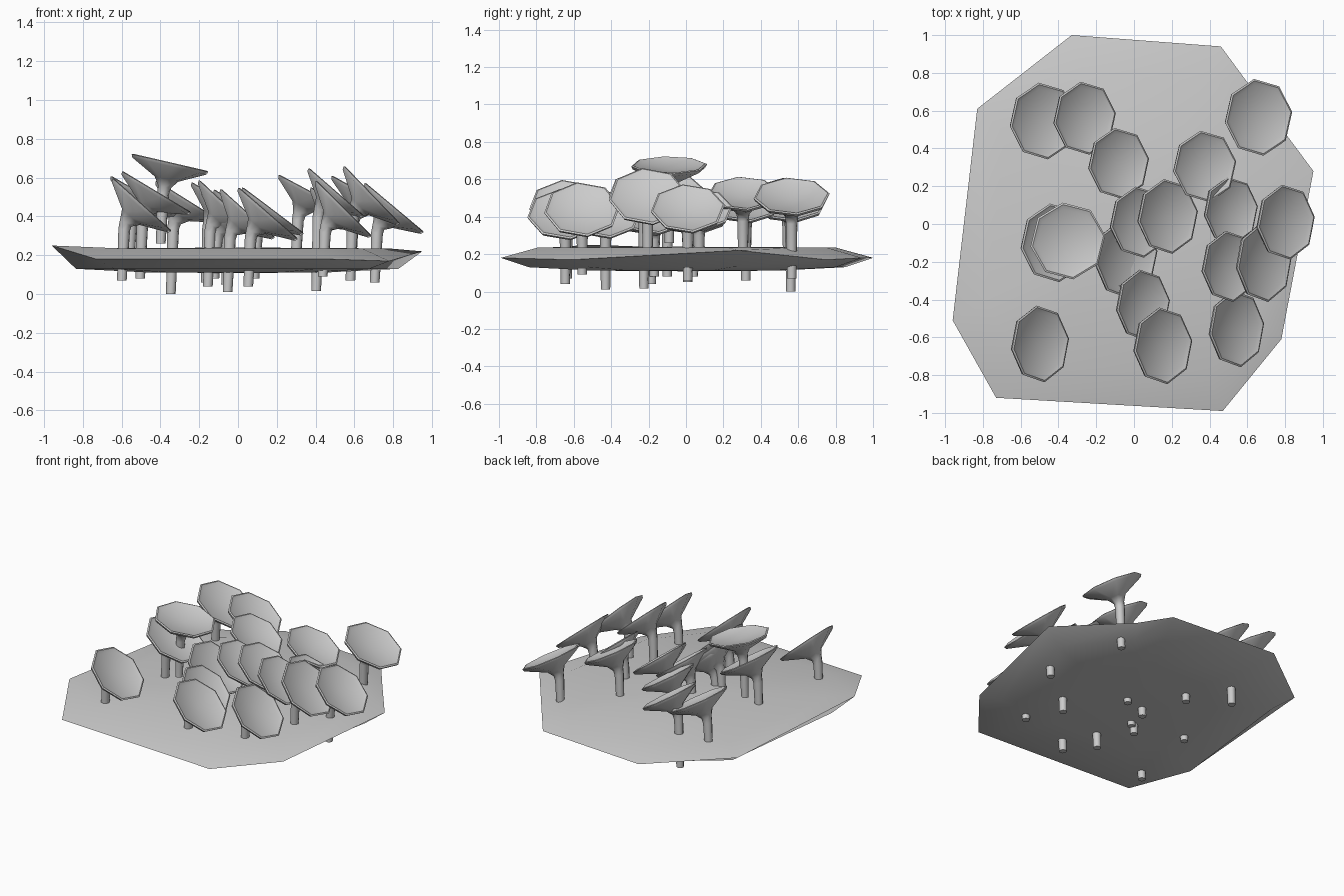
import bpy, math
from mathutils import Vector, Matrix

if "Cube" in bpy.data.objects:
    bpy.data.objects.remove(bpy.data.objects["Cube"])


def make_object(name, verts, faces, angle):
    me = bpy.data.meshes.new(name)
    me.from_pydata(verts, [], faces)
    me.update()
    ob = bpy.data.objects.new(name, me)
    bpy.context.collection.objects.link(ob)
    bpy.ops.object.select_all(action='DESELECT')
    ob.select_set(True)
    bpy.context.view_layer.objects.active = ob
    bpy.ops.object.shade_smooth_by_angle(angle=math.radians(angle))
    return ob


def loft(rings, start, end):
    """Skin between equal rings, closed by a centre point at each end."""
    n = len(rings[0])
    verts = [v for r in rings for v in r] + [start, end]
    a, b = len(verts) - 2, len(verts) - 1
    faces = []
    for k in range(len(rings) - 1):
        for i in range(n):
            j = (i + 1) % n
            faces.append((k * n + i, k * n + j, (k + 1) * n + j, (k + 1) * n + i))
    last = (len(rings) - 1) * n
    for i in range(n):
        j = (i + 1) % n
        faces.append((a, j, i))
        faces.append((b, last + i, last + j))
    return verts, faces


# Ground slab: irregular rim, bevelled to a flat top and a flat underside
rim = [(-0.96, -0.51, 0.25), (-0.73, -0.92, 0.18), (0.47, -0.99, 0.18),
       (0.78, -0.61, 0.17), (0.95, 0.28, 0.22), (0.60, 0.75, 0.17),
       (0.46, 0.94, 0.18), (-0.33, 1.0, 0.18), (-0.83, 0.61, 0.21)]
bottom = [Vector((x * 0.87, y * 0.85, 0.13)) for x, y, z in rim]
inner_bottom = [Vector((x * 0.5, y * 0.5, 0.112)) for x, y, z in rim]
top = [Vector((x * 0.82, y * 0.80, 0.235)) for x, y, z in rim]
verts, faces = loft([inner_bottom, bottom, [Vector(v) for v in rim], top],
                    Vector((0, 0, 0.108)), Vector((0, 0, 0.24)))
make_object("ground_slab", verts, faces, 50)

# Trees: canopy centre x, y, z, tilt in degrees, canopy radius, trunk foot height
trees = [
    (-0.48, 0.545, 0.505, 30, 0.205, 0.13), (-0.26, 0.56, 0.48, 32, 0.195, 0.0),
    (-0.08, 0.32, 0.475, 32, 0.19, 0.06), (0.375, 0.305, 0.525, 28, 0.19, 0.13),
    (0.66, 0.565, 0.51, 29, 0.205, 0.07), (0.03, 0.01, 0.43, 35, 0.19, 0.05),
    (0.18, 0.04, 0.43, 37, 0.20, 0.08), (0.515, 0.07, 0.44, 38, 0.18, 0.13),
    (0.805, 0.01, 0.445, 40, 0.20, 0.06), (0.505, -0.225, 0.525, 41, 0.19, 0.015),
    (0.69, -0.205, 0.51, 46, 0.21, 0.13), (-0.42, -0.10, 0.525, 31, 0.21, 0.08),
    (-0.35, -0.09, 0.675, 13, 0.205, 0.26), (-0.05, -0.185, 0.445, 43, 0.21, 0.04),
    (-0.03, -0.17, 0.42, 35, 0.19, 0.08), (0.05, -0.43, 0.415, 42, 0.19, 0.01),
    (-0.495, -0.635, 0.46, 42, 0.205, 0.07), (0.155, -0.645, 0.415, 41, 0.205, 0.04),
    (0.545, -0.555, 0.44, 45, 0.205, 0.09)]
SIDES = 8


def ring(center, radius, tilt):
    rot = Matrix.Rotation(math.radians(tilt), 3, 'Y')
    pts = []
    for i in range(SIDES):
        a = 2 * math.pi * i / SIDES + math.radians(8)
        pts.append(center + rot @ Vector((radius * math.cos(a), radius * math.sin(a), 0)))
    return pts


for n, (x, y, z, tilt, r, foot) in enumerate(trees, 1):
    c = Vector((x, y, z))
    t = math.radians(tilt)
    axis = Vector((math.sin(t), 0, math.cos(t)))
    neck = c - axis * 0.125
    base = Vector((neck.x - 0.02, y, foot))
    knee = Vector((neck.x - 0.008, y, neck.z - 0.035))
    rings = [ring(base, 0.025, 0), ring(knee, 0.031, tilt * 0.3),   # trunk
             ring(neck, 0.035, tilt * 0.8),
             ring(c - axis * 0.085, 0.062, tilt),                   # flared underside
             ring(c - axis * 0.016, r * 0.965, tilt),
             ring(c, r, tilt),                                      # rim
             ring(c + axis * 0.004, r * 0.95, tilt),
             ring(c - axis * 0.008, r * 0.83, tilt)]                # shallow dish
    verts, faces = loft(rings, base, c - axis * 0.024)
    make_object("tree_%02d" % n, verts, faces, 48)
